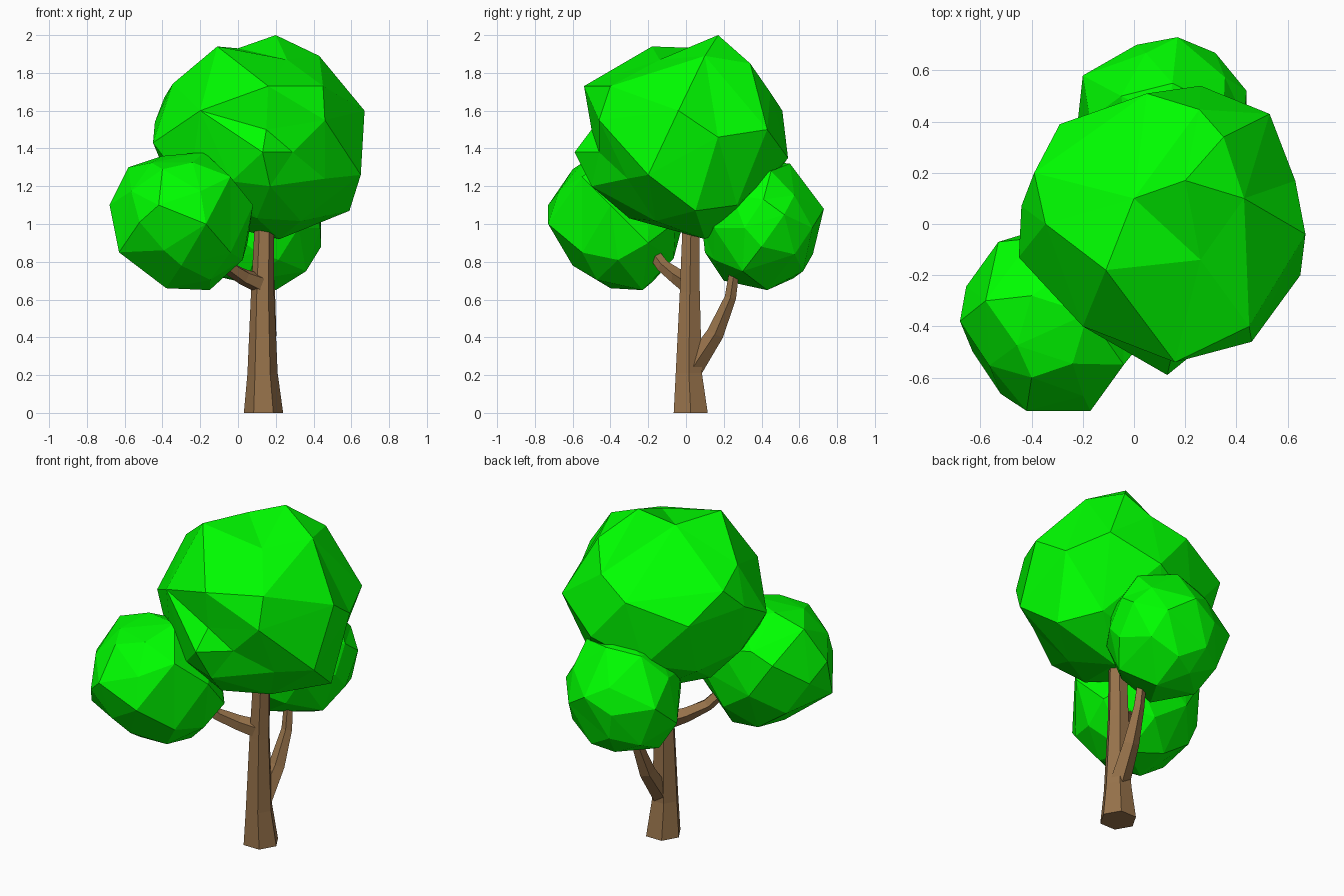
import bpy, bmesh, math, random
from mathutils import Vector

random.seed(4)


def material(name, color):
    m = bpy.data.materials.new(name)
    m.diffuse_color = (*color, 1)
    return m


LEAF = material("leaf_green", (0.0, 1.0, 0.0))
BARK = material("bark_brown", (0.31, 0.17, 0.07))


def finish(name, bm, mat):
    bmesh.ops.recalc_face_normals(bm, faces=bm.faces)
    me = bpy.data.meshes.new(name)
    bm.to_mesh(me)
    bm.free()
    me.materials.append(mat)
    ob = bpy.data.objects.new(name, me)
    bpy.context.collection.objects.link(ob)
    return ob


def foliage(name, center, swell, corners):
    """Faceted clump: main corners plus icosphere fill, meshed on the unit sphere then pushed out."""
    c = Vector(center)
    rays = [Vector(p) - c for p in corners]
    out = list(rays)
    ico = bmesh.new()
    bmesh.ops.create_icosphere(ico, subdivisions=2, radius=1)
    for v in ico.verts:
        d = v.co.normalized()
        if all(d.angle(r) > math.radians(21) for r in out):
            # fill radius follows the neighbouring corners
            w = [1 / d.angle(r) ** 3 for r in rays]
            rad = sum(a * r.length for a, r in zip(w, rays)) / sum(w)
            out.append(d * rad * swell * random.uniform(0.98, 1.02))
    ico.free()
    bm = bmesh.new()
    place = {}
    for r in out:
        v = bm.verts.new(r.normalized())
        place[v] = c + r
    bmesh.ops.convex_hull(bm, input=bm.verts)
    for v, p in place.items():
        v.co = p
    return finish(name, bm, LEAF)


def limb(name, path, sides, flat=False):
    """Tapered tube through (x, y, z, radius) stations."""
    bm = bmesh.new()
    P = [Vector(p[:3]) for p in path]
    rings = []
    for i, p in enumerate(P):
        t = (P[min(i + 1, len(P) - 1)] - P[max(i - 1, 0)]).normalized()
        if flat:
            t = Vector((0, 0, 1))
        v = t.cross(Vector((1, 0, 0))).normalized()
        u = v.cross(t)
        r = path[i][3]
        ang = [2 * math.pi * k / sides for k in range(sides)]
        rings.append([bm.verts.new(p + (u * math.cos(a) + v * math.sin(a)) * r) for a in ang])
    for a, b in zip(rings, rings[1:]):
        for k in range(sides):
            n = (k + 1) % sides
            bm.faces.new((a[k], a[n], b[n], b[k]))
    bm.faces.new(rings[0])
    bm.faces.new(rings[-1])
    return finish(name, bm, BARK)


# Trunk and two branches
limb("trunk", [(0.135, 0.025, 0, 0.104), (0.13, 0.015, 0.21, 0.08),
               (0.13, 0.02, 0.64, 0.061), (0.145, 0.03, 1.2, 0.046)], 6, flat=True)
limb("front_branch", [(0.13, 0.02, 0.68, 0.055), (0.03, -0.045, 0.72, 0.044),
                      (-0.06, -0.12, 0.775, 0.036), (-0.2, -0.25, 0.95, 0.028)], 5)
limb("back_branch", [(0.135, 0.03, 0.23, 0.06), (0.155, 0.155, 0.42, 0.048),
                     (0.165, 0.235, 0.61, 0.032), (0.16, 0.27, 0.85, 0.024)], 5)

# Crown and the two lower clumps
foliage("crown", (0.11, 0, 1.46), 0.95, [
    (0.2, 0.17, 2.0), (0.16, -0.54, 1.73), (0.13, -0.59, 1.38), (0.45, -0.4, 1.73),
    (0.46, -0.46, 1.55), (0.17, -0.5, 1.2), (0.46, -0.31, 1.24), (0.65, -0.2, 1.26),
    (0.67, -0.04, 1.6), (0.22, 0.1, 0.92), (0.59, 0.05, 1.07), (0.45, 0.27, 1.1),
    (0.26, 0.54, 1.35), (0.53, 0.43, 1.5), (0.35, 0.34, 1.85), (0.43, 0.1, 1.89),
    (-0.11, -0.18, 1.94), (-0.29, 0.39, 1.5), (-0.39, 0.2, 1.67), (-0.44, 0.07, 1.54),
    (-0.45, -0.13, 1.43), (-0.2, -0.4, 1.6), (0.26, -0.14, 1.87), (0.05, 0.51, 1.6),
    (0.0, 0.1, 1.93), (0.1, -0.3, 1.03), (0.15, -0.5, 1.5), (0.29, -0.46, 1.38)])
foliage("front_clump", (-0.3, -0.36, 1.01), 0.95, [
    (-0.68, -0.38, 1.1), (-0.53, -0.07, 1.15), (-0.63, -0.5, 0.85), (-0.42, -0.73, 1.1),
    (-0.17, -0.73, 1.0), (-0.38, -0.4, 0.66), (-0.15, -0.23, 0.65), (0.05, -0.2, 0.9),
    (0.08, -0.4, 1.1), (-0.18, -0.35, 1.38), (-0.58, -0.3, 1.3), (-0.4, -0.6, 1.29),
    (-0.04, -0.55, 1.25), (-0.3, -0.6, 0.78), (-0.4, -0.03, 0.95), (-0.4, -0.28, 1.36)])
foliage("back_clump", (0.13, 0.41, 0.98), 0.95, [
    (0.17, 0.73, 1.08), (0.01, 0.7, 1.0), (-0.2, 0.58, 1.05), (0.44, 0.52, 1.05),
    (0.44, 0.4, 0.88), (0.2, 0.43, 0.65), (0.05, 0.2, 0.7), (0.1, 0.1, 0.85),
    (0.15, 0.55, 1.32), (0.2, 0.62, 0.75), (-0.1, 0.4, 0.72), (-0.22, 0.4, 0.9),
    (0.36, 0.3, 0.75), (-0.05, 0.5, 1.3), (0.35, 0.45, 1.28)])
